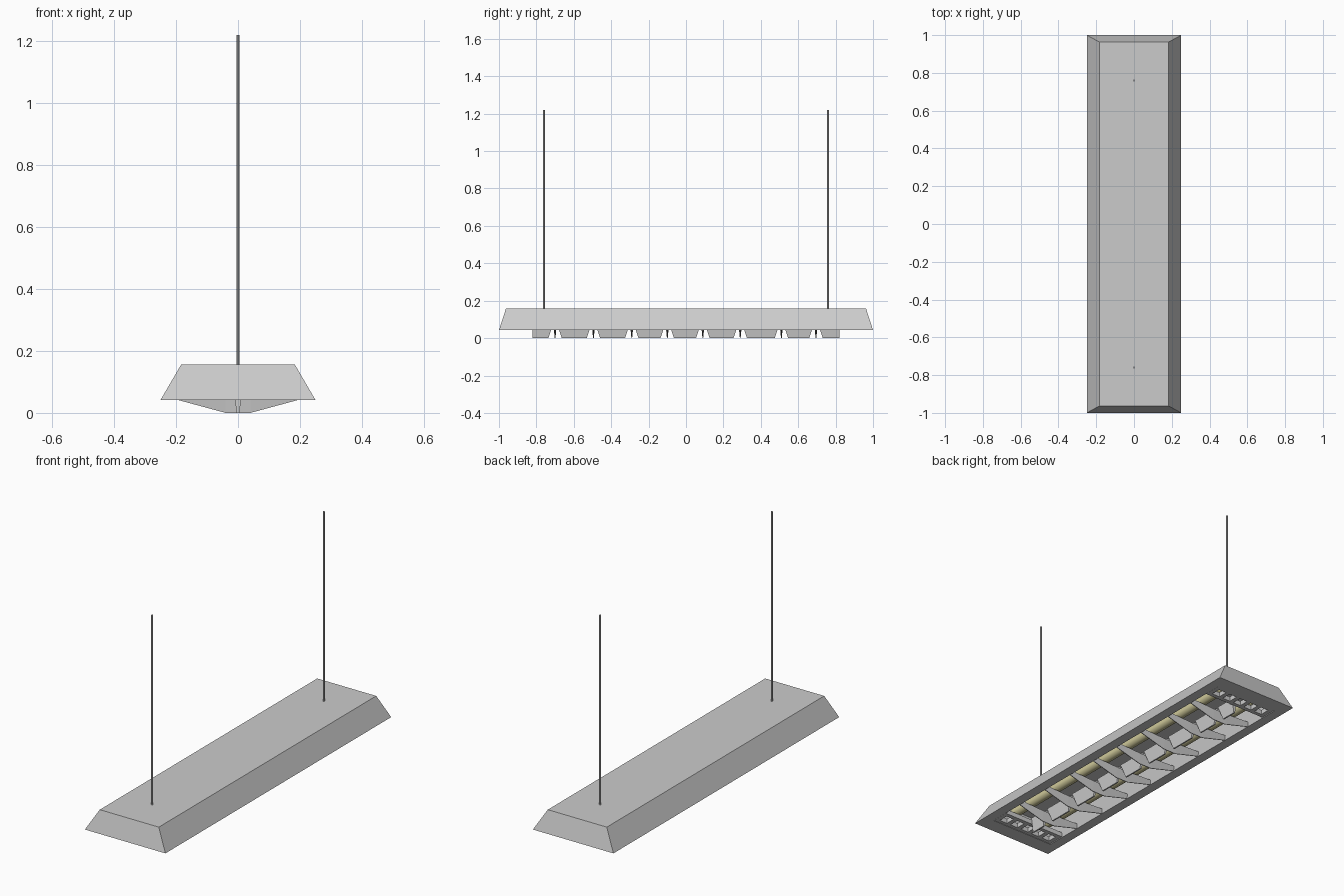
import bpy, bmesh, math
from mathutils import Vector

if "Cube" in bpy.data.objects:
    bpy.data.objects.remove(bpy.data.objects["Cube"])


def make_object(name, bm, mat=None, smooth=False):
    bmesh.ops.recalc_face_normals(bm, faces=bm.faces)
    me = bpy.data.meshes.new(name)
    bm.to_mesh(me)
    bm.free()
    ob = bpy.data.objects.new(name, me)
    bpy.context.collection.objects.link(ob)
    if mat:
        me.materials.append(mat)
    if smooth:
        bpy.context.view_layer.objects.active = ob
        ob.select_set(True)
        bpy.ops.object.shade_smooth_by_angle(angle=math.radians(40))
        ob.select_set(False)
    return ob


def loft(bm, rings, cap_start=True, cap_end=True):
    """Skin a list of equally sized point rings."""
    vs = [[bm.verts.new(p) for p in r] for r in rings]
    n = len(rings[0])
    for a, b in zip(vs, vs[1:]):
        for i in range(n):
            j = (i + 1) % n
            bm.faces.new((a[i], a[j], b[j], b[i]))
    if cap_start:
        bm.faces.new(vs[0])
    if cap_end:
        bm.faces.new(vs[-1])


def rect(hx, hy, z):
    return [(-hx, -hy, z), (hx, -hy, z), (hx, hy, z), (-hx, hy, z)]


def box(bm, x0, x1, y0, y1, z0, z1):
    loft(bm, [[(x0, y0, z), (x1, y0, z), (x1, y1, z), (x0, y1, z)] for z in (z0, z1)])


def cylinder(bm, start, end, radius, sides):
    start, end = Vector(start), Vector(end)
    u = (end - start).orthogonal().normalized()
    v = (end - start).normalized().cross(u)
    angles = [2 * math.pi * i / sides for i in range(sides)]
    loft(bm, [[c + radius * (u * math.cos(a) + v * math.sin(a)) for a in angles]
              for c in (start, end)])


# Housing: sloped outside, flat rim, hollow underside
bm = bmesh.new()
loft(bm, [rect(0.183, 0.963, 0.157), rect(0.25, 1.0, 0.042),
          rect(0.195, 0.915, 0.042), rect(0.178, 0.905, 0.145)])
make_object("housing", bm)

# Hanging rods
for label, y in (("front", -0.76), ("back", 0.76)):
    bm = bmesh.new()
    cylinder(bm, (0, y, 0.15), (0, y, 1.22), 0.005, 8)
    make_object(label + "_hanging_rod", bm, smooth=True)

# Fluorescent tubes
tube_mat = bpy.data.materials.new("warm_tube")
tube_mat.diffuse_color = (0.62, 0.58, 0.32, 1)
tube_mat.use_nodes = True
tube_mat.node_tree.nodes["Principled BSDF"].inputs["Base Color"].default_value = tube_mat.diffuse_color
for label, x in (("left", -0.1), ("right", 0.1)):
    bm = bmesh.new()
    cylinder(bm, (x, -0.86, 0.095), (x, 0.86, 0.095), 0.025, 16)
    make_object(label + "_tube", bm, tube_mat, smooth=True)

# Cross fins: deepest in the middle, thin along the lower edge
fins = [-0.7, -0.495, -0.29, -0.1, 0.09, 0.29, 0.51, 0.695]
lower = [(-0.195, 0.042), (-0.04, 0.0), (0.04, 0.0), (0.195, 0.042)]
upper = [(-0.195, 0.067), (-0.04, 0.06), (0.04, 0.06), (0.195, 0.067)]
bm = bmesh.new()
for y in fins:
    loft(bm, [[(xl, y - 0.002, zl), (xl, y + 0.002, zl),
               (xu, y + 0.008, zu), (xu, y - 0.008, zu)]
              for (xl, zl), (xu, zu) in zip(lower, upper)])
make_object("cross_fins", bm)

# Centre spine: one tapered wedge between each pair of fins
bm = bmesh.new()
stops = [-0.82] + fins + [0.82]
for k, (a, b) in enumerate(zip(stops, stops[1:])):
    rings = []
    for z, half, inset in ((0.0, 0.004, 0.036), (0.042, 0.01, 0.022), (0.08, 0.016, 0.008)):
        y0 = a if k == 0 else a + inset
        y1 = b if k == len(stops) - 2 else b - inset
        rings.append([(-half, y0, z), (half, y0, z), (half, y1, z), (-half, y1, z)])
    loft(bm, rings)
make_object("centre_spine", bm)

# Slotted end panels: two long bars and six dividers around five openings
for label, s in (("front", -1), ("back", 1)):
    bm = bmesh.new()
    for y in (0.829, 0.906):
        box(bm, -0.192, 0.192, s * y - 0.011, s * y + 0.011, 0.044, 0.07)
    for i in range(6):
        x = -0.18 + 0.072 * i
        box(bm, x - 0.012, x + 0.012, s * 0.8675 - 0.0275, s * 0.8675 + 0.0275, 0.044, 0.07)
    make_object(label + "_slotted_panel", bm)
